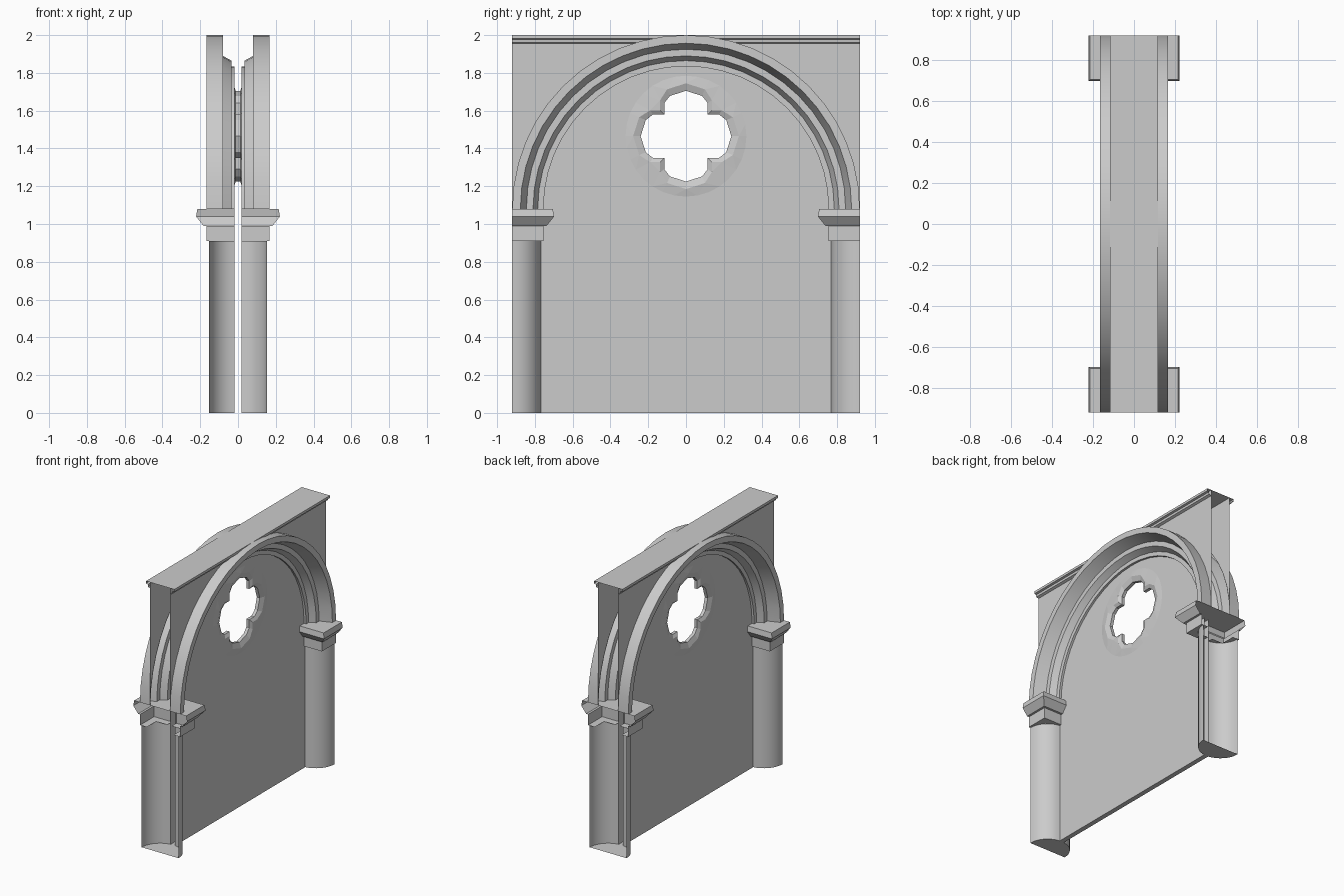
import bpy, bmesh
from math import sin, cos, pi, asin

if "Cube" in bpy.data.objects:
    bpy.data.objects.remove(bpy.data.objects["Cube"])

END, SPRING, GAP = 0.92, 1.08, 0.018   # bay end, arch springing height, half panel thickness


def finish(bm, name, smooth=False):
    """Orient the +x half outwards, then mirror it to the other side."""
    bmesh.ops.recalc_face_normals(bm, faces=bm.faces)
    if sum(f.normal.x * f.calc_area() for f in bm.faces) < 0:
        bmesh.ops.reverse_faces(bm, faces=bm.faces)
    me = bpy.data.meshes.new(name)
    bm.to_mesh(me)
    bm.free()
    ob = bpy.data.objects.new(name, me)
    bpy.context.collection.objects.link(ob)
    mod = ob.modifiers.new("mirror_x", 'MIRROR')
    mod.use_clip = True
    if smooth:
        bpy.ops.object.select_all(action='DESELECT')
        ob.select_set(True)
        bpy.context.view_layer.objects.active = ob
        bpy.ops.object.shade_smooth_by_angle(angle=pi / 7)
    return ob


def loft(bm, rows, closed=False):
    """Skin quads between successive rows of points."""
    vs = [[bm.verts.new(p) for p in r] for r in rows]
    for a, b in zip(vs, vs[1:]):
        n = len(a)
        for i in range(n if closed else n - 1):
            j = (i + 1) % n
            bm.faces.new((a[i], a[j], b[j], b[i]))
    return vs


def fill(bm, *loops):
    """Fill between an outer loop and its holes."""
    edges = []
    for lp in loops:
        for i in range(len(lp)):
            a, b = lp[i], lp[(i + 1) % len(lp)]
            edges.append(bm.edges.get((a, b)) or bm.edges.new((a, b)))
    bmesh.ops.triangle_fill(bm, use_beauty=True, edges=edges, normal=(1, 0, 0))


SEG = 24
arc = [pi * i / SEG for i in range(SEG + 1)]

# quatrefoil outlines: one lobe turned four times
CZ = 1.465


def quatrefoil(lobe, x):
    pts = []
    for k in range(4):
        c, s = cos(-k * pi / 2), sin(-k * pi / 2)
        pts += [(x, y * c - z * s, CZ + y * s + z * c) for y, z in lobe]
    return pts


outer_lobe = [(-.137, .137), (-.137, .19), (-.1, .248), (0, .28), (.1, .248), (.137, .19)]
inner_lobe = [(-.115, .115), (-.115, .175), (-.085, .213), (0, .24), (.085, .213), (.115, .175)]

# recessed panel with round opening
bm = bmesh.new()
outline = [(GAP, .77, 0), (GAP, .77, SPRING)]
outline += [(GAP, .755 * cos(a), SPRING + .755 * sin(a)) for a in arc]
outline += [(GAP, -.77, SPRING), (GAP, -.77, 0)]
ring = [(.32 * cos(2 * pi * i / 32), CZ + .32 * sin(2 * pi * i / 32)) for i in range(32)]
o = [bm.verts.new(p) for p in outline]
h = [bm.verts.new((GAP, y, z)) for y, z in ring]
fill(bm, o, h)
b0, b1 = bm.verts.new((0, -.77, 0)), bm.verts.new((0, .77, 0))
bm.faces.new((o[-1], o[0], b1, b0))
finish(bm, "panel")

# raised tracery ring with chamfered quatrefoil
bm = bmesh.new()
rows = loft(bm, [quatrefoil(outer_lobe, .026), quatrefoil(inner_lobe, .012),
                 quatrefoil(inner_lobe, 0)], closed=True)
fill(bm, [bm.verts.new((GAP, y, z)) for y, z in ring], rows[0])
finish(bm, "quatrefoil_tracery")

# stepped arch moulding swept round the semicircle
bm = bmesh.new()
profile = [(.755, GAP), (.755, .035), (.785, .035), (.81, .08), (.845, .08),
           (.877, .167), (.92, .167), (.92, .08)]
loft(bm, [[(x, r * cos(a), SPRING + r * sin(a)) for r, x in profile] for a in arc])
finish(bm, "arch_moulding", True)

# spandrel walls above the arch
bm = bmesh.new()
for s in (-1, 1):
    corner = bm.verts.new((.082, s * END, 2))
    pts = [bm.verts.new((.082, s * END * cos(a), SPRING + END * sin(a)))
           for a in arc[:SEG // 2 + 1]]
    for a, b in zip(pts, pts[1:]):
        f = bm.faces.new((corner, a, b))
finish(bm, "spandrel")

# cornice
bm = bmesh.new()
prof = [(.082, 1.955), (.1, 1.962), (.102, 1.978), (.117, 1.982), (.117, 2), (0, 2)]
loft(bm, [[(x, y, z) for x, z in prof] for y in (-END, END)])
finish(bm, "cornice")

R = .153
for s, side in ((-1, "front"), (1, "back")):
    # half-round column, open at the bay end
    bm = bmesh.new()
    top = pi / 2 - asin(GAP / R)
    q = [(R * cos(top * i / 8), s * (END - R * sin(top * i / 8))) for i in range(9)]
    rows = loft(bm, [[(x, y, z) for x, y in q] for z in (0, .91)])
    ends = [bm.verts.new((0, q[-1][1], 0)), bm.verts.new((0, s * END, 0))]
    bm.faces.new(rows[0] + ends)
    finish(bm, side + "_column", True)

    # capital: neck block and bevelled abacus
    bm = bmesh.new()
    steps = [(.11, .91), (.166, .91), (.166, .99), (.182, .99), (.222, 1.04), (.215, 1.08)]
    rows = loft(bm, [[(w, s * END, z), (w, s * (END - w), z), (GAP, s * (END - w), z)]
                     for w, z in steps])
    w = steps[-1][0]
    bm.faces.new(rows[-1] + [bm.verts.new((0, s * (END - w), SPRING)),
                             bm.verts.new((0, s * END, SPRING))])
    finish(bm, side + "_capital")
